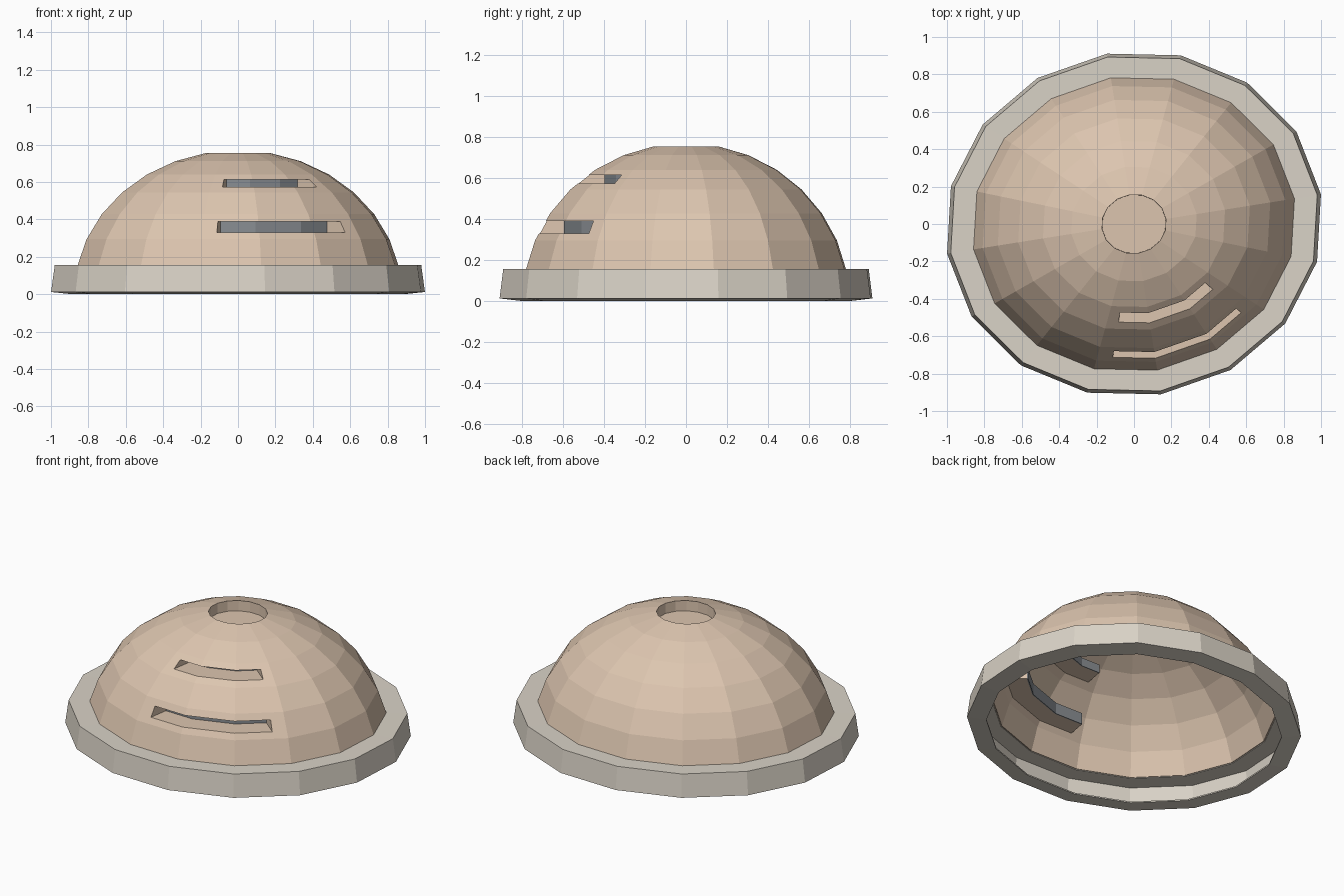
import bpy, bmesh
from math import sin, cos, pi, radians, floor

if "Cube" in bpy.data.objects:
    bpy.data.objects.remove(bpy.data.objects["Cube"])

SIDES, SQUASH, TURN = 16, 0.911, radians(9)


def point(k, r, z):
    """Point on a turned, slightly oval 16-gon; k counts corners, fractions lie on its flats."""
    def corner(i):
        a = 2 * pi * i / SIDES
        x, y = r * cos(a), SQUASH * r * sin(a)
        return x * cos(TURN) - y * sin(TURN), x * sin(TURN) + y * cos(TURN)
    i, f = floor(k), k - floor(k)
    (ax, ay), (bx, by) = corner(i), corner(i + 1)
    return ax + (bx - ax) * f, ay + (by - ay) * f, z


def sweep(name, profile, ks, ring, color=None):
    """Sweep a closed (radius, height) profile around the corners ks."""
    bm = bmesh.new()
    rows = [[bm.verts.new(point(k, r, z)) for r, z in profile] for k in ks]
    n = len(profile)
    pairs = list(zip(rows, rows[1:])) + ([(rows[-1], rows[0])] if ring else [])
    for a, b in pairs:
        for j in range(n):
            bm.faces.new((a[j], b[j], b[(j + 1) % n], a[(j + 1) % n]))
    if not ring:
        bm.faces.new(rows[0])
        bm.faces.new(rows[-1])
    bmesh.ops.remove_doubles(bm, verts=bm.verts, dist=1e-5)
    bmesh.ops.dissolve_degenerate(bm, edges=bm.edges, dist=1e-5)
    bmesh.ops.recalc_face_normals(bm, faces=bm.faces)
    mesh = bpy.data.meshes.new(name)
    bm.to_mesh(mesh)
    bm.free()
    obj = bpy.data.objects.new(name, mesh)
    bpy.context.collection.objects.link(obj)
    if color:
        mat = bpy.data.materials.new(name + "_color")
        mat.diffuse_color = (*color, 1)
        mat.use_nodes = True
        mat.node_tree.nodes["Principled BSDF"].inputs["Base Color"].default_value = mat.diffuse_color
        mesh.materials.append(mat)
    return obj


def combine(target, other, operation):
    """Apply a boolean and discard the helper."""
    other.hide_render = True
    mod = target.modifiers.new("bool", 'BOOLEAN')
    mod.operation, mod.solver, mod.object = operation, 'EXACT', other
    bpy.context.view_layer.objects.active = target
    bpy.ops.object.modifier_apply(modifier=mod.name)
    bpy.data.objects.remove(other)


def rings(radius, height):
    return [(radius * sin(i * pi / 16), height * cos(i * pi / 16)) for i in range(1, 8)]


def shell_radius(z):
    """Radius in the middle of the dome shell's thickness at height z."""
    mid = rings(0.881, 0.764)
    for (r0, z0), (r1, z1) in zip(mid, mid[1:]):
        if z1 <= z <= z0:
            return r0 + (r1 - r0) * (z0 - z) / (z0 - z1)


FULL = range(SIDES)

# Thin domed shell with a shallow round recess in its crown
dome_profile = ([(0, 0.69), (0.172, 0.69)] + rings(0.887, 0.77)
                + rings(0.875, 0.758)[:0:-1] + [(0.182, 0.735), (0.182, 0.68), (0, 0.68)])
dome = sweep("dome", dome_profile, FULL, True, (0.72, 0.56, 0.43))

# Hollow brim: flat ledge, flared outer wall and a lip turned in underneath
sweep("brim", [(0.866, 0.154), (0.992, 0.155), (1.012, 0.012), (0.895, 0),
               (0.895, 0.008), (1.0, 0.019), (0.982, 0.146), (0.866, 0.146)],
      FULL, True, (0.70, 0.65, 0.57))

# Two curved pockets in the front, each with a grey back plate
PAD = 0.006
for label, low, high, back in (("lower", 0.33, 0.39, 0.66), ("upper", 0.573, 0.614, 0.442)):
    def ks(pad):
        return [-4.73 - pad, -4, -3, -2.28 + pad]

    def band(r0, r1, pad):
        # without an outer radius, end inside the thickness of the dome shell
        lo, hi = low - pad, high + pad
        return [(r0, lo), (r1 or shell_radius(lo), lo), (r1 or shell_radius(hi), hi), (r0, hi)]

    combine(dome, sweep("pocket_walls", band(back, None, PAD), ks(0.03), False), 'UNION')
    combine(dome, sweep("pocket_cutter", band(back - 0.1, 0.95, 0), ks(0), False), 'DIFFERENCE')
    sweep(label + "_pocket_back", band(back - 0.007, back + 0.001, PAD), ks(0.03), False,
          (0.25, 0.27, 0.29))
